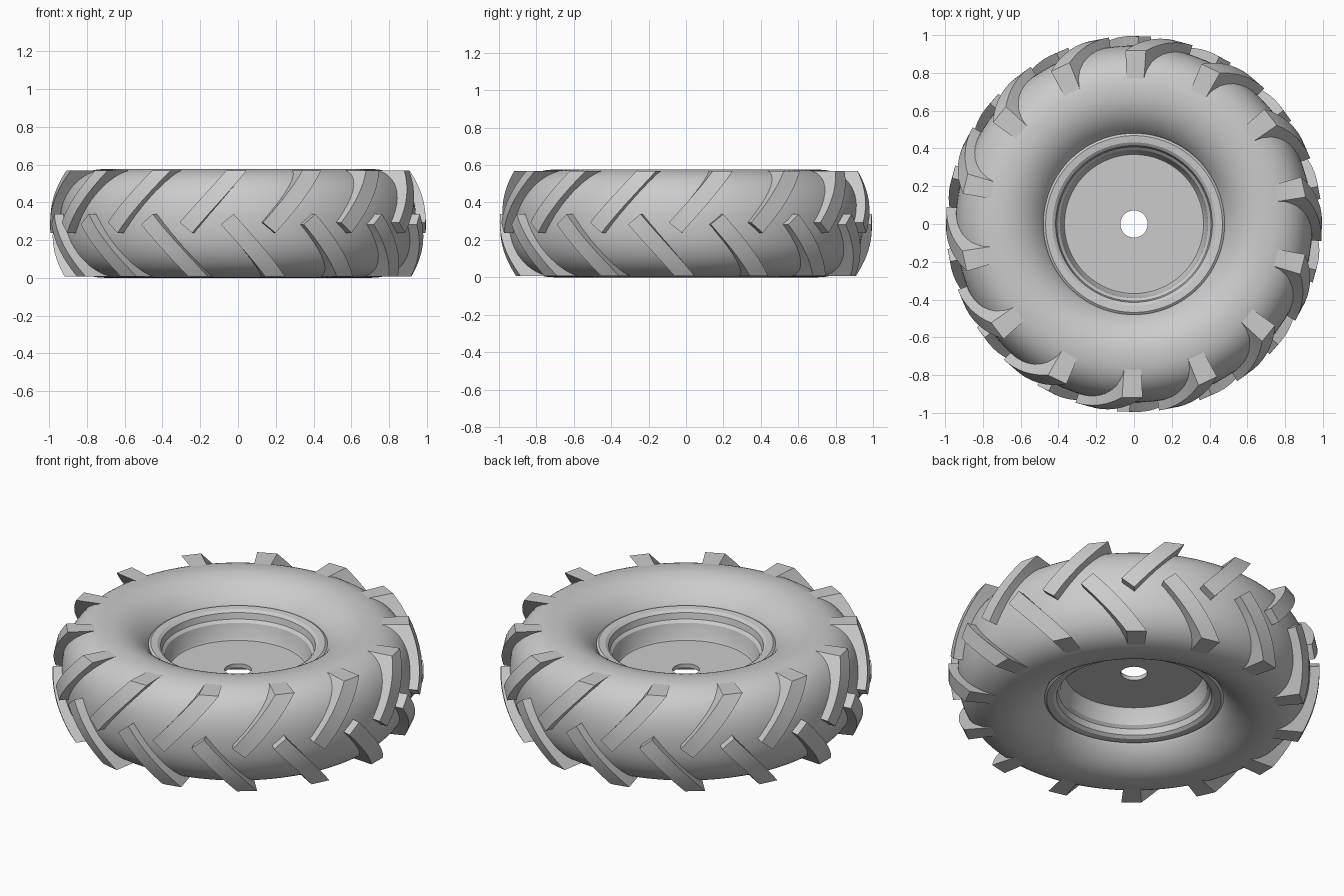
import bpy
import bmesh
from math import sin, cos, pi, radians

cube = bpy.data.objects.get("Cube")
if cube:
    bpy.data.objects.remove(cube, do_unlink=True)

MID = 0.288          # half height of the wheel
LUGS = 14            # lugs in each row
STEP = 2 * pi / LUGS

grey = bpy.data.materials.new("plain grey")
grey.use_nodes = True
grey.diffuse_color = (0.6, 0.6, 0.6, 1)
grey.node_tree.nodes["Principled BSDF"].inputs["Base Color"].default_value = (0.6, 0.6, 0.6, 1)


def finish(bm, name, angle):
    bmesh.ops.recalc_face_normals(bm, faces=bm.faces)
    mesh = bpy.data.meshes.new(name)
    bm.to_mesh(mesh)
    bm.free()
    mesh.materials.append(grey)
    obj = bpy.data.objects.new(name, mesh)
    bpy.context.collection.objects.link(obj)
    bpy.ops.object.select_all(action="DESELECT")
    obj.select_set(True)
    bpy.context.view_layer.objects.active = obj
    bpy.ops.object.shade_smooth_by_angle(angle=radians(angle))
    return obj


def polar(r, a, z):
    return (r * cos(a), r * sin(a), z)


def lathe(name, half, segs=112, angle=40):
    """Spin a half profile of (radius, height from middle), mirrored about the middle."""
    loop = half + [(r, -d) for r, d in reversed(half) if d > 0]
    bm = bmesh.new()
    rings = [[bm.verts.new(polar(r, 2 * pi * i / segs, MID + d)) for r, d in loop]
             for i in range(segs)]
    for i in range(segs):
        a, b = rings[i], rings[(i + 1) % segs]
        for j in range(len(loop)):
            k = (j + 1) % len(loop)
            bm.faces.new((a[j], b[j], b[k], a[k]))
    return finish(bm, name, angle)


# Tyre carcass: rounded outer shoulder, then an inner sidewall dipping to the rim
CROWN = 0.70
tyre = []
for i in range(17):
    t = i / 16 * pi / 2
    p = 2 / 2.3
    tyre.append((CROWN + 0.245 * max(cos(t), 0) ** p, MID * sin(t) ** p))
for i in range(1, 13):
    t = i / 12 * radians(57)
    tyre.append((CROWN - 0.268 * sin(t), MID * cos(t)))
lathe("tyre", tyre)

# Rim: rolled flange, stepped tapering well and centre disc with axle hole
rim = [(0.50, 0.14), (0.482, 0.163), (0.468, 0.172), (0.432, 0.168), (0.415, 0.155),
       (0.408, 0.12), (0.392, 0.105), (0.375, 0.025), (0.368, 0.012), (0.072, 0.012)]
lathe("rim", rim, angle=30)


# Tread lugs: slanted bars with a square-cut tip, trimmed flat at the side of the tyre
def lug_row(name, phase, flip):
    bm = bmesh.new()
    count, slope, end = 9, 0.855, 0.008
    sides = ((-0.087, 0.283), (-0.022, 0.338))   # tip corners: distance around, height
    for n in range(LUGS):
        sections = []
        for i in range(count):
            section = []
            for x0, z0 in sides:
                z = z0 + (end - z0) * i / (count - 1)
                a = -pi / 2 + phase + n * STEP + (x0 + (z0 - z) * slope) / 0.95
                outer = 0.996 - 0.97 * (z - MID) ** 2
                height = 2 * MID - z if flip else z
                section += [bm.verts.new(polar(r, a, height)) for r in (0.72, outer)]
            il, ol, ir, outer_right = section
            sections.append((il, ol, outer_right, ir))
        for s, e in zip(sections, sections[1:]):
            for j in range(4):
                k = (j + 1) % 4
                bm.faces.new((s[j], s[k], e[k], e[j]))
        bm.faces.new(sections[0])
        bm.faces.new(sections[-1])
    return finish(bm, name, 35)


lug_row("lower_lugs", 0, False)
lug_row("upper_lugs", -STEP / 2, True)
